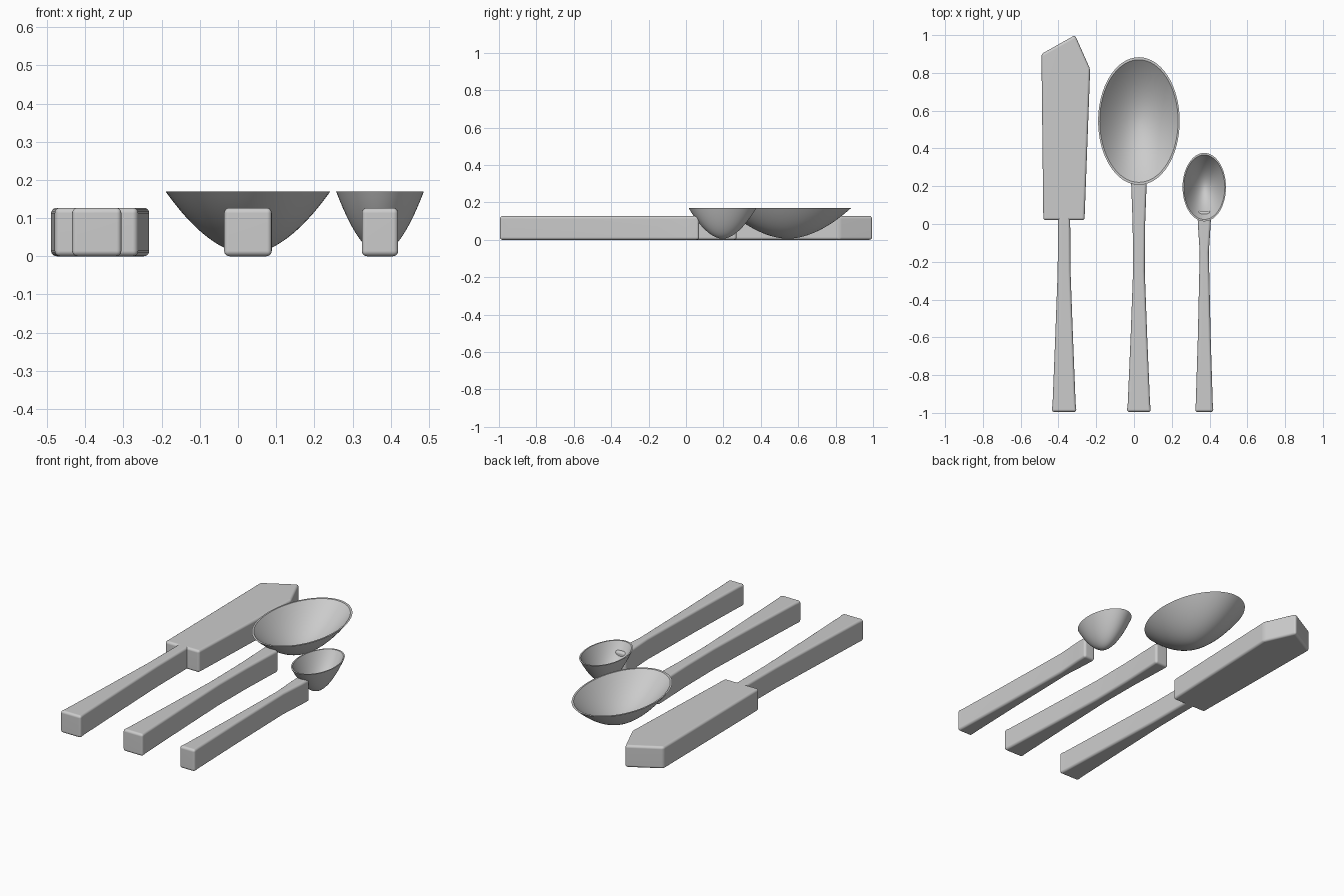
import bpy, bmesh, math

cube = bpy.data.objects.get("Cube")
if cube:
    bpy.data.objects.remove(cube, do_unlink=True)

# Single metal grey
GREY = (0.6, 0.6, 0.6, 1.0)
metal = bpy.data.materials.new("metal_grey")
metal.use_nodes = True
metal.diffuse_color = GREY
metal.node_tree.nodes["Principled BSDF"].inputs["Base Color"].default_value = GREY

TOP = 0.127     # top of the handles and blade
RIM = 0.17      # rim of the bowls


def finish(bm, name, angle):
    bmesh.ops.recalc_face_normals(bm, faces=bm.faces[:])
    mesh = bpy.data.meshes.new(name)
    bm.to_mesh(mesh)
    bm.free()
    mesh.materials.append(metal)
    obj = bpy.data.objects.new(name, mesh)
    bpy.context.collection.objects.link(obj)
    bpy.ops.object.select_all(action='DESELECT')
    obj.select_set(True)
    bpy.context.view_layer.objects.active = obj
    bpy.ops.object.shade_smooth_by_angle(angle=math.radians(angle))
    return obj


def slab(name, outline, radius=0.014):
    """Extrude a plan outline to the common height and round its edges."""
    bm = bmesh.new()
    base = bm.faces.new([bm.verts.new((x, y, 0)) for x, y in outline])
    lifted = bmesh.ops.extrude_face_region(bm, geom=[base])["geom"]
    bmesh.ops.translate(bm, vec=(0, 0, TOP),
                        verts=[v for v in lifted if isinstance(v, bmesh.types.BMVert)])
    bmesh.ops.recalc_face_normals(bm, faces=bm.faces[:])
    hard = [e for e in bm.edges if e.calc_face_angle(0) > math.radians(25)]
    bmesh.ops.bevel(bm, geom=hard, offset=radius, segments=4, profile=0.5,
                    affect='EDGES', clamp_overlap=True)
    obj = finish(bm, name, 40)
    weighted = obj.modifiers.new("Even shading", 'WEIGHTED_NORMAL')
    weighted.keep_sharp = True


def handle(name, cx, stations):
    """Tapered bar, given as (y, half width) from the butt forwards."""
    right = [(cx + w, y) for y, w in stations]
    left = [(cx - w, y) for y, w in reversed(stations)]
    slab(name, right + left)


def bowl(name, cx, cy, half_w, half_l, wall, steps=20, sides=64):
    """Oval bowl with a thin wall, turned from one profile."""
    bottom, power = 0.006, 1.85
    outer, inner = [], []
    for i in range(steps + 1):
        r = i / steps
        outer.append((r, bottom + (RIM - bottom) * r ** power))
        low = bottom + 0.01
        inner.append((r * (1 - wall), low + (RIM - low) * r ** power))
    bm = bmesh.new()
    verts = [bm.verts.new((r, 0, z)) for r, z in outer + inner[::-1]]
    edges = [bm.edges.new(pair) for pair in zip(verts, verts[1:])]
    bmesh.ops.spin(bm, geom=verts + edges, cent=(0, 0, 0), axis=(0, 0, 1),
                   angle=math.tau, steps=sides, use_duplicate=False)
    bmesh.ops.remove_doubles(bm, verts=bm.verts[:], dist=0.0001)
    bmesh.ops.scale(bm, vec=(half_w, half_l, 1), verts=bm.verts[:])
    bmesh.ops.translate(bm, vec=(cx, cy, 0), verts=bm.verts[:])
    finish(bm, name, 40)


# Cake knife
handle("knife_handle", -0.37,
       [(-0.995, 0.066), (-0.95, 0.061), (-0.6, 0.047), (-0.25, 0.034), (0.06, 0.032)])
slab("knife_blade",
     [(-0.48, 0.02), (-0.262, 0.02), (-0.232, 0.82), (-0.312, 1.0), (-0.49, 0.90)])

# Large spoon
handle("large_spoon_handle", 0.026,
       [(-0.995, 0.064), (-0.95, 0.059), (-0.6, 0.044), (-0.25, 0.031),
        (0.0, 0.033), (0.27, 0.043)])
bowl("large_spoon_bowl", 0.026, 0.545, 0.216, 0.338, 0.04)

# Small spoon
handle("small_spoon_handle", 0.372,
       [(-0.995, 0.049), (-0.95, 0.045), (-0.6, 0.034), (-0.15, 0.024),
        (0.0, 0.034), (0.07, 0.036)])
bowl("small_spoon_bowl", 0.372, 0.195, 0.115, 0.181, 0.055)
